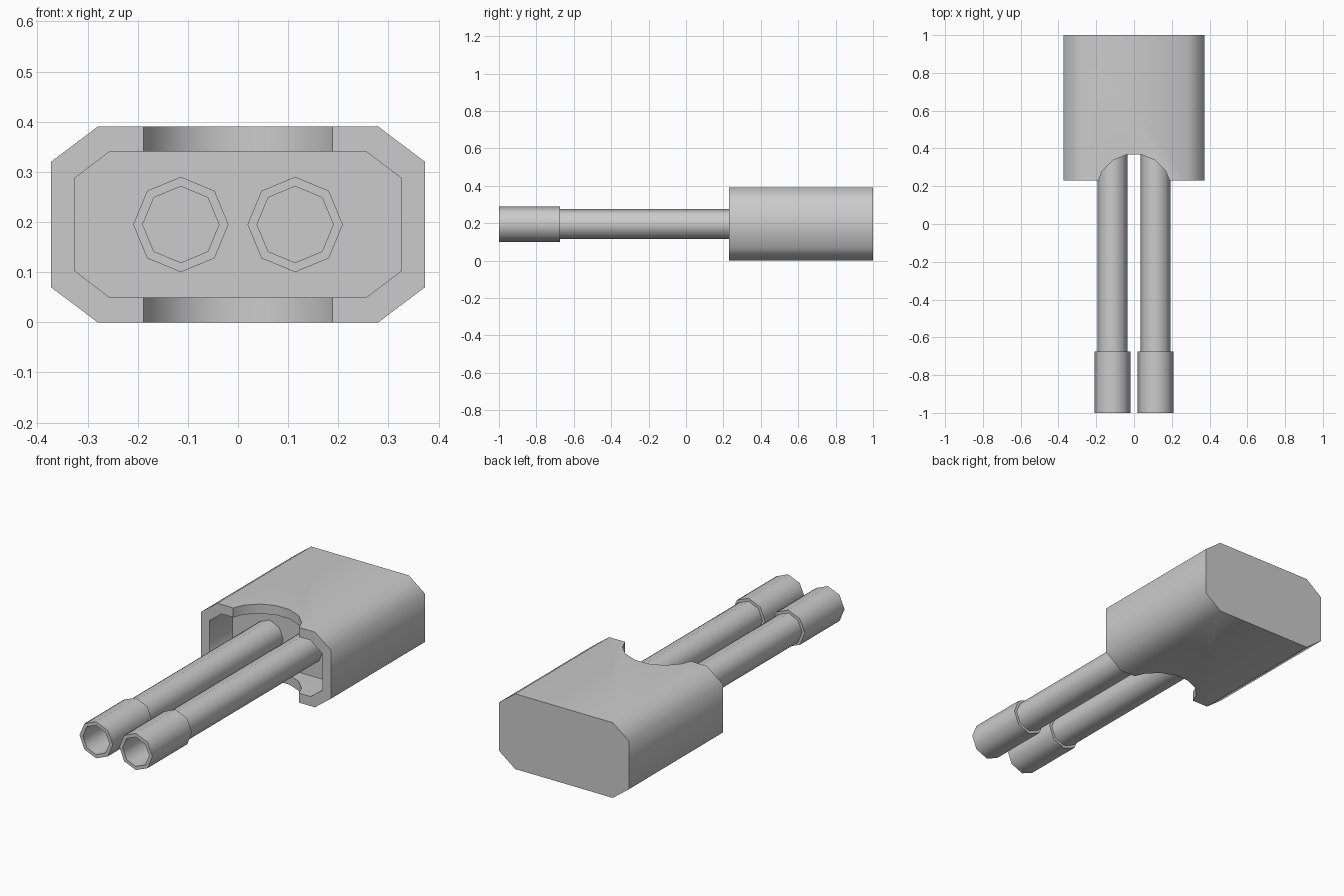
import bpy, bmesh, math

if "Cube" in bpy.data.objects:
    bpy.data.objects.remove(bpy.data.objects["Cube"])

ZC = 0.195  # height of the shared axis


def loft(name, rings):
    """Skin a list of rings (each a list of points) and cap both ends."""
    bm = bmesh.new()
    loops = [[bm.verts.new(p) for p in ring] for ring in rings]
    n = len(loops[0])
    for a, b in zip(loops, loops[1:]):
        for i in range(n):
            j = (i + 1) % n
            bm.faces.new((a[i], a[j], b[j], b[i]))
    bm.faces.new(loops[0])
    bm.faces.new(loops[-1])
    bmesh.ops.recalc_face_normals(bm, faces=bm.faces[:])
    mesh = bpy.data.meshes.new(name)
    bm.to_mesh(mesh)
    bm.free()
    obj = bpy.data.objects.new(name, mesh)
    bpy.context.collection.objects.link(obj)
    return obj


def octagon(cx, y, r):
    return [(cx + r * math.cos(k * math.pi / 4), y, ZC + r * math.sin(k * math.pi / 4))
            for k in range(8)]


def chamfered(y, w, h, cw, ch):
    """Rectangle with cut corners: half sizes w, h and corner starts cw, ch."""
    pts = [(w, ch), (cw, h), (-cw, h), (-w, ch), (-w, -ch), (-cw, -h), (cw, -h), (w, -ch)]
    return [(x, y, ZC + z) for x, z in pts]


def smooth(obj, degrees):
    bpy.ops.object.select_all(action='DESELECT')
    obj.select_set(True)
    bpy.context.view_layer.objects.active = obj
    bpy.ops.object.shade_smooth_by_angle(angle=math.radians(degrees))


# Housing: closed back, recessed front
outer = (0.373, 0.195, 0.28, 0.125)
inner = (0.325, 0.146, 0.255, 0.093)
housing = loft("housing", [chamfered(1.0, *outer), chamfered(0.23, *outer),
                           chamfered(0.23, *inner), chamfered(0.42, *inner)])

# Round notch through the top and bottom walls
bpy.ops.mesh.primitive_cylinder_add(vertices=16, radius=0.201, depth=1.0,
                                    location=(0, 0.17, ZC),
                                    rotation=(0, 0, math.pi / 16))
cutter = bpy.context.object
cutter.name = "notch_cutter"
cutter.hide_render = True
notch = housing.modifiers.new("notch", 'BOOLEAN')
notch.operation = 'DIFFERENCE'
notch.solver = 'EXACT'
notch.object = cutter
bpy.ops.object.select_all(action='DESELECT')
housing.select_set(True)
bpy.context.view_layer.objects.active = housing
bpy.ops.object.modifier_apply(modifier=notch.name)
bpy.data.objects.remove(cutter)
smooth(housing, 60)

# Two tubes with hollow end sleeves
for side, sx in (("left", -1), ("right", 1)):
    cx = sx * 0.114
    tube = loft(side + "_tube", [octagon(cx, -0.7, 0.08), octagon(cx, 0.425, 0.08)])
    smooth(tube, 60)
    sleeve = loft(side + "_sleeve", [octagon(cx, -0.675, 0.095), octagon(cx, -1.0, 0.095),
                                     octagon(cx, -1.0, 0.076), octagon(cx, -0.8, 0.076)])
    smooth(sleeve, 60)
